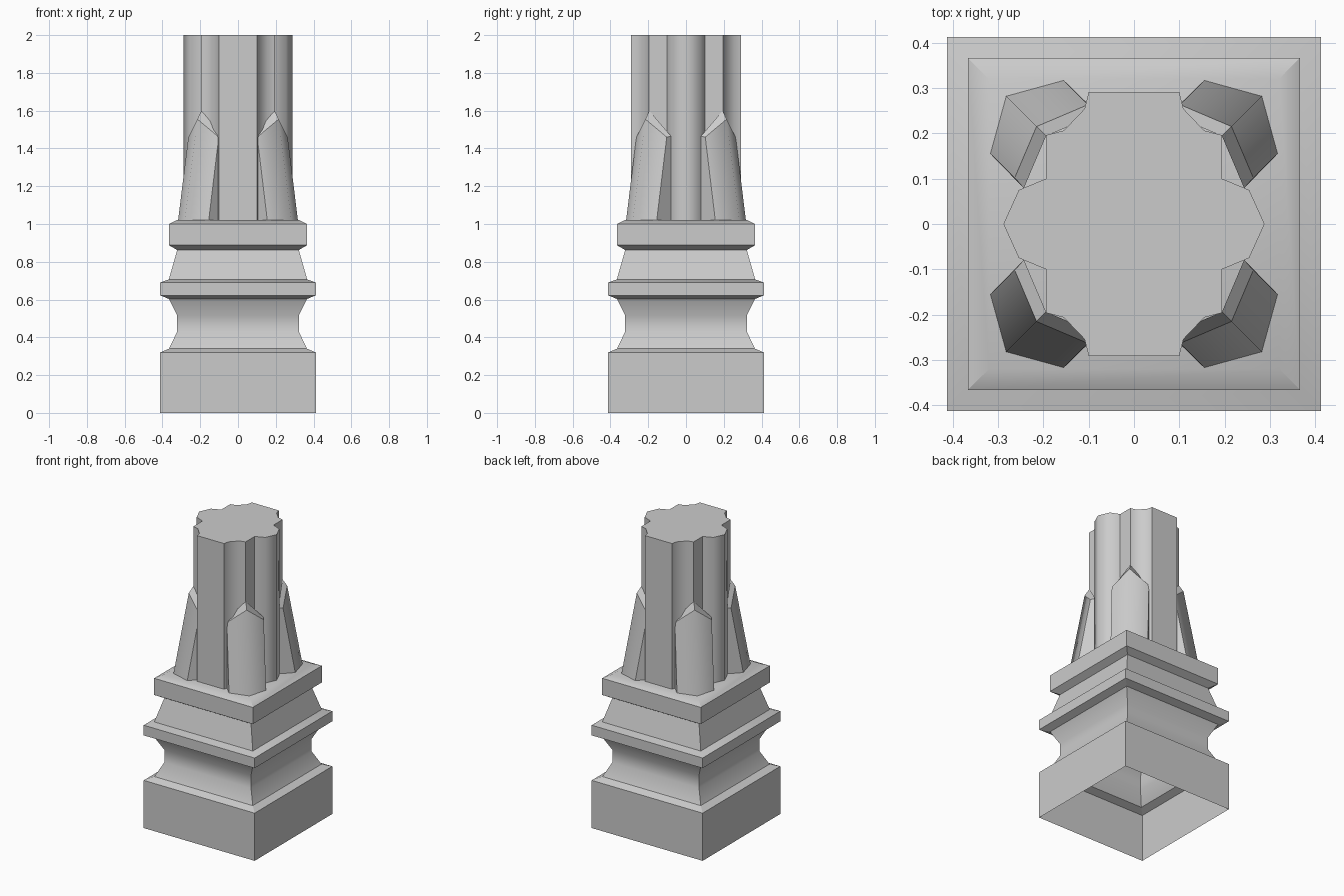
import bpy, bmesh
from math import radians
from mathutils import Matrix

if "Cube" in bpy.data.objects:
    bpy.data.objects.remove(bpy.data.objects["Cube"])


def finish(name, bm, smooth_angle=None):
    bmesh.ops.recalc_face_normals(bm, faces=bm.faces)
    mesh = bpy.data.meshes.new(name)
    bm.to_mesh(mesh)
    bm.free()
    ob = bpy.data.objects.new(name, mesh)
    bpy.context.collection.objects.link(ob)
    if smooth_angle:
        bpy.ops.object.select_all(action='DESELECT')
        ob.select_set(True)
        bpy.context.view_layer.objects.active = ob
        bpy.ops.object.shade_smooth_by_angle(angle=radians(smooth_angle))
    return ob


def stack(name, rings, smooth_angle):
    """Skin matching rings of points, cap the top, leave the bottom open."""
    bm = bmesh.new()
    loops = [[bm.verts.new(p) for p in ring] for ring in rings]
    for a, b in zip(loops, loops[1:]):
        for i in range(len(a)):
            j = (i + 1) % len(a)
            bm.faces.new((a[i], a[j], b[j], b[i]))
    bm.faces.new(loops[-1])
    return finish(name, bm, smooth_angle)


# Square moulded pedestal: (half width, height)
profile = [(.412, 0), (.412, .32), (.365, .34), (.322, .43), (.322, .515),
           (.365, .603), (.412, .622), (.412, .69), (.366, .707), (.322, .862),
           (.366, .888), (.366, 1.0), (.32, 1.022)]
stack("pedestal", [[(x * r, y * r, z) for x, y in ((1, 1), (-1, 1), (-1, -1), (1, -1))]
                   for r, z in profile], 30)

# Fluted shaft: one quadrant of the section, mirrored twice
quad = [(.288, 0), (.254, .075), (.194, .1), (.194, .196), (.155, .206),
        (.109, .254), (.1, .291)]
half = quad + [(-x, y) for x, y in reversed(quad)]
section = half + [(x, -y) for x, y in reversed(half[1:-1])]
stack("shaft", [[(x, y, z) for x, y in section] for z in (1.02, 2.0)], 50)

# Pointed corner leaves, symmetric about each diagonal
for k, label in enumerate(("back_right", "back_left", "front_left", "front_right")):
    bm = bmesh.new()
    base = bm.verts.new((.282, .282, 1.02))
    tip = bm.verts.new((.215, .215, 1.555))
    crown = bm.verts.new((.194, .194, 1.6))
    for swap in (False, True):
        side = [(.317, .155, 1.02), (.263, .102, 1.46), (.243, .079, 1.465), (.243, .079, 1.02)]
        low, shoulder, inner, foot = [
            bm.verts.new((y, x, z) if swap else (x, y, z)) for x, y, z in side]
        bm.faces.new((base, low, shoulder, tip))
        bm.faces.new((tip, shoulder, inner, crown))
        bm.faces.new((low, foot, inner, shoulder))
    # keep only the outer ridge soft
    for f in bm.faces:
        f.smooth = True
    for e in bm.edges:
        e.smooth = set(e.verts) == {base, tip}
    bm.transform(Matrix.Rotation(radians(90 * k), 4, 'Z'))
    finish("corner_leaf_" + label, bm)
